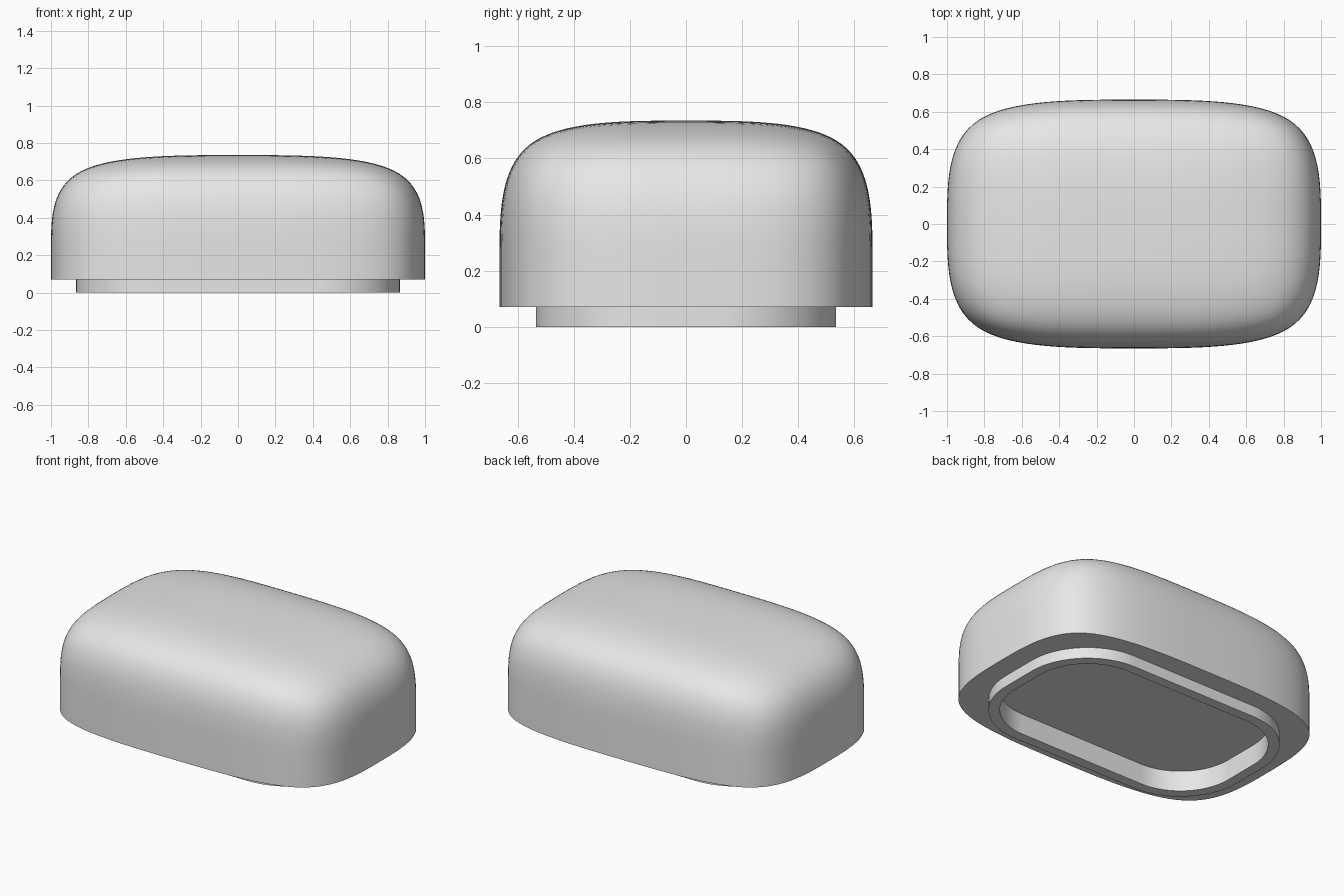
import bpy, bmesh, math

if "Cube" in bpy.data.objects:
    bpy.data.objects.remove(bpy.data.objects["Cube"], do_unlink=True)

WAIST, BASE, FLOOR = 0.235, 0.07, 0.13   # heights: start of dome, underside, recess floor

grey = bpy.data.materials.new("light_grey")
grey.use_nodes = True
grey.diffuse_color = (0.8, 0.8, 0.8, 1)
grey.node_tree.nodes["Principled BSDF"].inputs["Base Color"].default_value = (0.8, 0.8, 0.8, 1)


def make_object(name, bm):
    mesh = bpy.data.meshes.new(name)
    bm.to_mesh(mesh)
    bm.free()
    mesh.materials.append(grey)
    obj = bpy.data.objects.new(name, mesh)
    bpy.context.collection.objects.link(obj)
    bpy.ops.object.select_all(action="DESELECT")
    obj.select_set(True)
    bpy.context.view_layer.objects.active = obj
    return obj


def rounded_loop(bm, hx, hy, r, z, steps=32):
    """Closed edge loop in the shape of a rounded rectangle."""
    verts = []
    for corner, (sx, sy) in enumerate([(1, 1), (-1, 1), (-1, -1), (1, -1)]):
        for i in range(steps):
            a = (corner + i / (steps - 1)) * math.pi / 2
            verts.append(bm.verts.new((sx * (hx - r) + r * math.cos(a),
                                       sy * (hy - r) + r * math.sin(a), z)))
    return [bm.edges.new((v, verts[i - 1])) for i, v in enumerate(verts)]


def rim_outline(bm, z):
    return rounded_loop(bm, 0.865, 0.535, 0.42, z)


def rim_inside(bm, z):
    return rounded_loop(bm, 0.80, 0.47, 0.355, z)


# Body: a softened box, whose upper half becomes the dome
bm = bmesh.new()
bmesh.ops.create_cube(bm, size=2)
bmesh.ops.subdivide_edges(bm, edges=bm.edges[:], cuts=1, use_grid_fill=True)
bmesh.ops.scale(bm, vec=(1, 0.665, 0.735 - WAIST), verts=bm.verts[:])
bmesh.ops.translate(bm, vec=(0, 0, WAIST), verts=bm.verts[:])
body = make_object("body", bm)
soften = body.modifiers.new("soften", "SUBSURF")
soften.levels = soften.render_levels = 4
bpy.ops.object.modifier_apply(modifier=soften.name)

# Straight lower wall and underside around the rim
bm = bmesh.new()
bm.from_mesh(body.data)
bmesh.ops.delete(bm, geom=[v for v in bm.verts if v.co.z < WAIST - 0.001], context="VERTS")
wall = bmesh.ops.extrude_edge_only(bm, edges=[e for e in bm.edges if e.is_boundary])["geom"]
for v in wall:
    if isinstance(v, bmesh.types.BMVert):
        v.co.z = BASE
bottom = [e for e in bm.edges if e.is_boundary]
bmesh.ops.bridge_loops(bm, edges=bottom + rim_outline(bm, BASE))
bmesh.ops.recalc_face_normals(bm, faces=bm.faces[:])
# An open shell needs its outward side checked on the topmost face
if max(bm.faces, key=lambda f: f.calc_center_median().z).normal.z < 0:
    bmesh.ops.reverse_faces(bm, faces=bm.faces[:])
bm.to_mesh(body.data)
bm.free()
bpy.ops.object.shade_smooth_by_angle(angle=math.radians(35))

# Base rim with its recess
bm = bmesh.new()
loops = [rim_outline(bm, BASE), rim_outline(bm, 0), rim_inside(bm, 0), rim_inside(bm, FLOOR)]
for a, b in zip(loops, loops[1:]):
    bmesh.ops.bridge_loops(bm, edges=a + b)
bmesh.ops.contextual_create(bm, geom=loops[-1])
bmesh.ops.recalc_face_normals(bm, faces=bm.faces[:])
if min(bm.faces, key=lambda f: f.calc_center_median().z).normal.z > 0:
    bmesh.ops.reverse_faces(bm, faces=bm.faces[:])
make_object("base_rim", bm)
bpy.ops.object.shade_smooth_by_angle(angle=math.radians(35))
